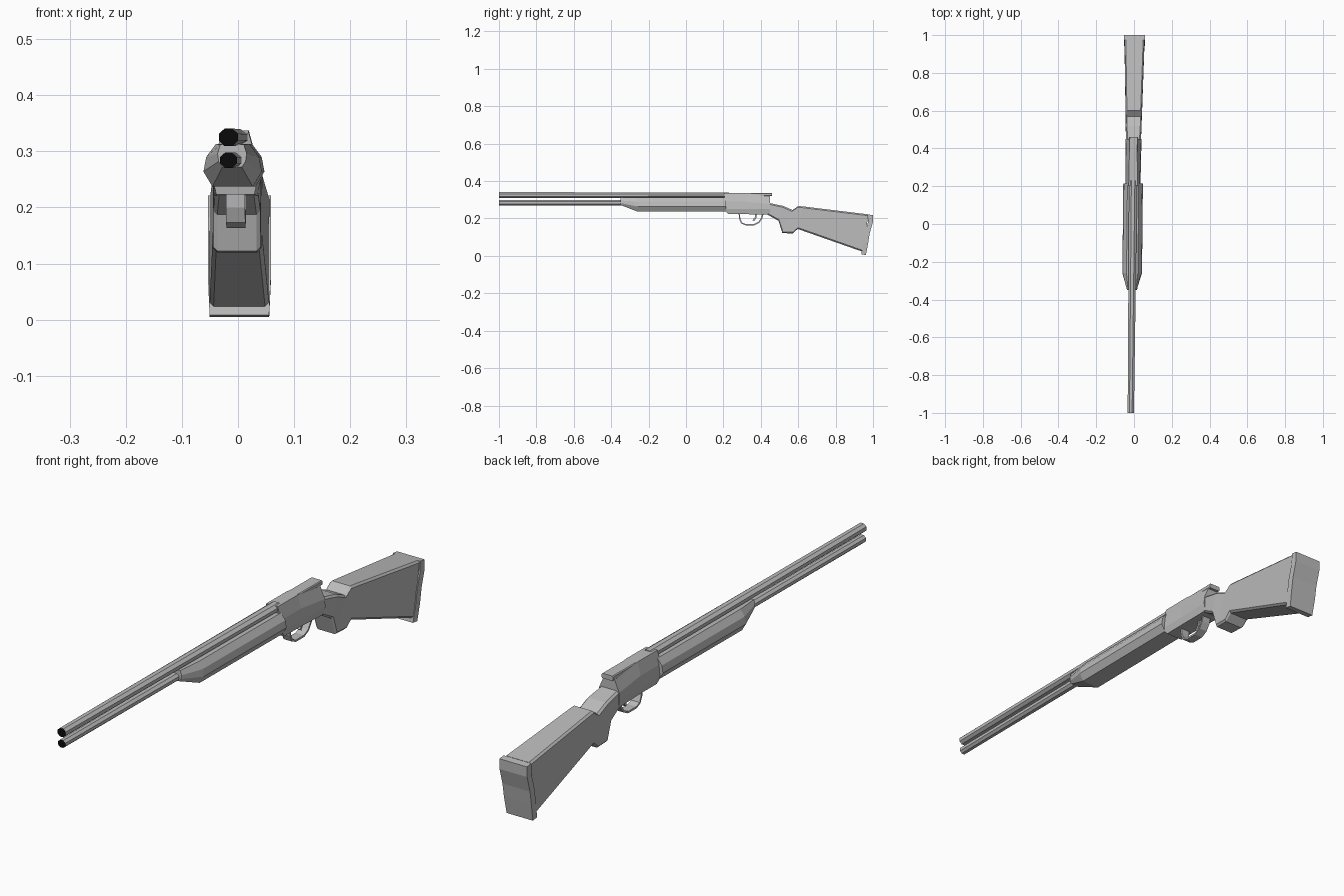
import bpy
import bmesh
from math import cos, sin, tau

cube = bpy.data.objects.get("Cube")
if cube:
    bpy.data.objects.remove(cube, do_unlink=True)


def material(name, value):
    mat = bpy.data.materials.new(name)
    mat.use_nodes = True
    color = (value, value, value, 1)
    mat.diffuse_color = color
    mat.node_tree.nodes["Principled BSDF"].inputs["Base Color"].default_value = color
    return mat


GREY = material("plain grey", 0.5)
BLACK = material("bore black", 0.003)


def loft(name, rings, black_front=False, closed=False):
    """Skin a run of matching rings; the whole piece points slightly to one side."""
    bm = bmesh.new()
    loops = [[bm.verts.new((x - 0.007 + 0.01 * y, y, z)) for x, y, z in r] for r in rings]
    n = len(loops[0])
    pairs = list(zip(loops, loops[1:]))
    if closed:
        pairs.append((loops[-1], loops[0]))
    for a, b in pairs:
        for i in range(n):
            j = (i + 1) % n
            bm.faces.new((a[i], a[j], b[j], b[i]))
    front = None
    if not closed:
        front = bm.faces.new(loops[0][::-1])
        bm.faces.new(loops[-1])
    bmesh.ops.recalc_face_normals(bm, faces=bm.faces)
    if black_front:
        front.material_index = 1
    mesh = bpy.data.meshes.new(name)
    bm.to_mesh(mesh)
    bm.free()
    mesh.materials.append(GREY)
    if black_front:
        mesh.materials.append(BLACK)
    obj = bpy.data.objects.new(name, mesh)
    bpy.context.collection.objects.link(obj)
    return obj


def mirrored(half, y):
    """Ring from (half width, height) points listed bottom to top."""
    return [(w, y, z) for w, z in half] + [(-w, y, z) for w, z in reversed(half)]


def slab(yt, zt, yb, zb, w, c=0.007):
    """Chamfered box section running from a top point to a bottom point."""
    f = c / (zt - zb)
    half = [(w - c, 0), (w, f), (w, 1 - f), (w - c, 1)]
    ring = [(x, yb + (yt - yb) * t, zb + (zt - zb) * t) for x, t in half]
    return ring + [(-x, y, z) for x, y, z in reversed(ring)]


def barrel(name, z, sections):
    rings = []
    for y, rx, rz in sections:
        rings.append([(rx * cos(tau * (k + 0.5) / 8), y, z + rz * sin(tau * (k + 0.5) / 8))
                      for k in range(8)])
    loft(name, rings, black_front=True)


# Barrel and magazine tube, with dark muzzles
barrel("upper_barrel", 0.325, [(-1, 0.018, 0.017), (0.23, 0.024, 0.0155)])
barrel("lower_tube", 0.284, [(-1, 0.016, 0.015), (-0.3, 0.018, 0.015)])

# Fore-end
nose = [(0.017, 0.272), (0.024, 0.282), (0.026, 0.296), (0.021, 0.312)]
body = [(0.036, 0.237), (0.052, 0.264), (0.047, 0.29), (0.03, 0.313)]
loft("fore_end", [mirrored(nose, -0.35), mirrored(body, -0.26), mirrored(body, 0.215)])

# Receiver with sloping shoulders
front = [(0.034, 0.223), (0.04, 0.25), (0.036, 0.29), (0.023, 0.337)]
rear = [(0.037, 0.22), (0.043, 0.25), (0.041, 0.277), (0.02, 0.325)]
ring = mirrored(front, 0.205)
ring = [(x, y + (0.02 if z < 0.23 else 0), z) for x, y, z in ring]
loft("receiver", [ring, mirrored(front, 0.32), mirrored(rear, 0.45)])

# Flat top rail that overhangs the rear of the receiver
loft("top_rail", [slab(y, 0.337, y, 0.319, 0.023, 0.003) for y in (0.21, 0.46)])

# Grip and stock
stations = [
    (0.435, 0.285, 0.435, 0.221, 0.038),
    (0.52, 0.267, 0.495, 0.187, 0.042),
    (0.57, 0.245, 0.515, 0.122, 0.042),
    (0.60, 0.267, 0.57, 0.12, 0.043),
    (0.63, 0.264, 0.597, 0.144, 0.044),
    (0.975, 0.222, 0.945, 0.022, 0.053),
]
loft("stock", [slab(*s) for s in stations])

# Butt plate with a hollowed rear
plate_back = [(0.962, 0.005), (0.974, 0.07), (0.982, 0.12), (0.999, 0.18), (1.0, 0.218)]
rings = []
for y, z in plate_back:
    w = 0.056 if z > 0.01 else 0.053
    rings.append([(-w, y - 0.025, z + 0.003), (w, y - 0.025, z + 0.003),
                  (w, y, z), (-w, y, z)])
loft("butt_plate", rings)


def strip(name, path, w, t):
    """Flat metal strip along a path of (y, z) points."""
    rings = []
    for i, (y, z) in enumerate(path):
        y0, z0 = path[max(i - 1, 0)]
        y1, z1 = path[min(i + 1, len(path) - 1)]
        length = ((y1 - y0) ** 2 + (z1 - z0) ** 2) ** 0.5
        ny, nz = -(z1 - z0) / length * t / 2, (y1 - y0) / length * t / 2
        rings.append([(-w, y - ny, z - nz), (w, y - ny, z - nz),
                      (w, y + ny, z + nz), (-w, y + ny, z + nz)])
    loft(name, rings)


# Trigger guard and trigger
strip("trigger_guard", [(0.285, 0.226), (0.287, 0.2), (0.297, 0.176), (0.318, 0.167),
                        (0.365, 0.167), (0.39, 0.18), (0.405, 0.203), (0.412, 0.226)],
      0.017, 0.007)
strip("trigger", [(0.375, 0.226), (0.372, 0.205), (0.36, 0.188)], 0.006, 0.009)
